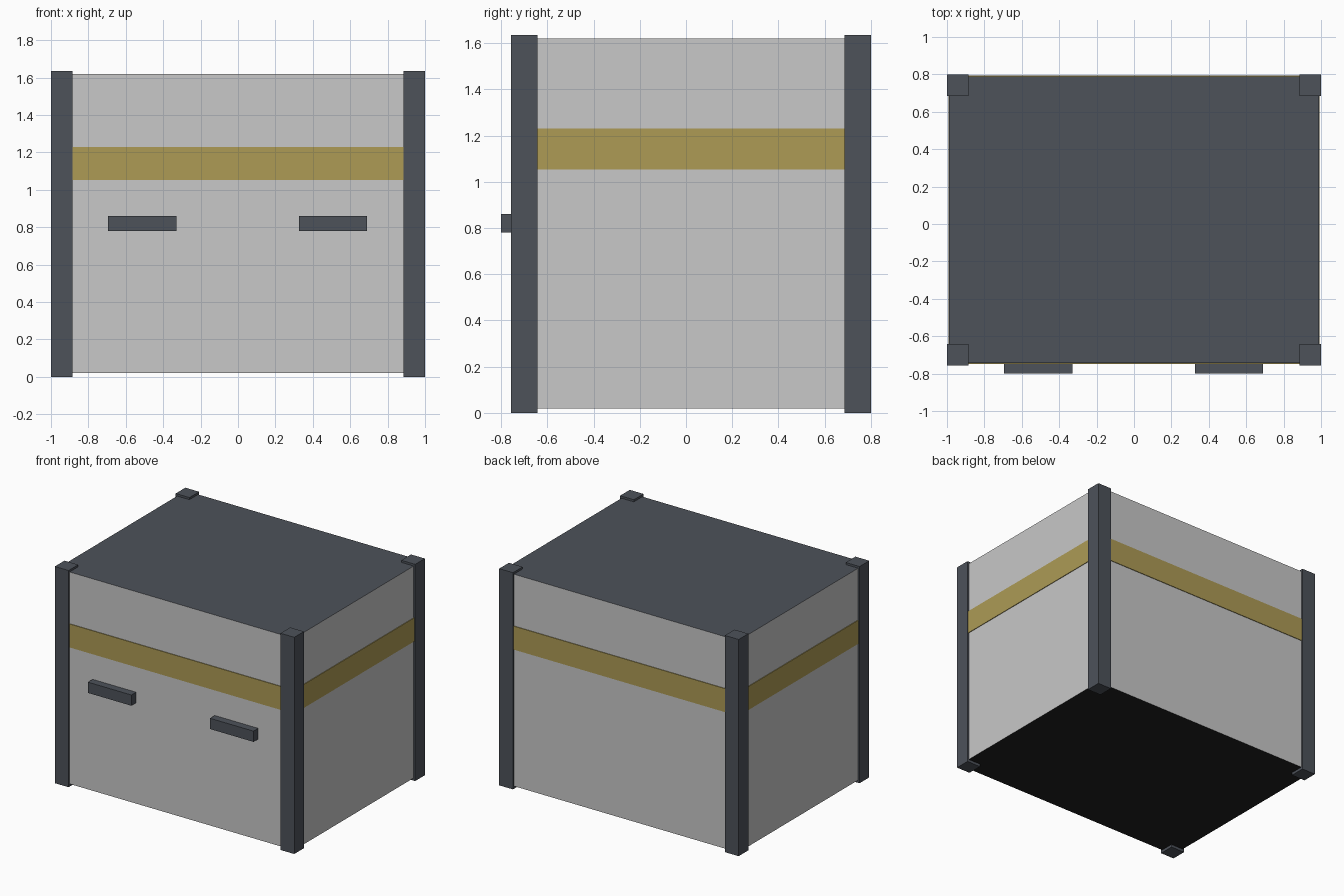
import bpy, bmesh

if "Cube" in bpy.data.objects:
    bpy.data.objects.remove(bpy.data.objects["Cube"])


def mat(name, rgb):
    m = bpy.data.materials.new(name)
    m.diffuse_color = (*rgb, 1)
    m.use_nodes = True
    m.node_tree.nodes["Principled BSDF"].inputs["Base Color"].default_value = m.diffuse_color
    return m


slate = mat("slate", (0.074, 0.084, 0.102))
grey = mat("light grey", (0.578, 0.578, 0.578))
gold = mat("dull gold", (0.418, 0.328, 0.091))
black = mat("black", (0.0144, 0.0144, 0.0144))


def box(name, lo, hi, *mats):
    bm = bmesh.new()
    bmesh.ops.create_cube(bm, size=1)
    for v in bm.verts:
        v.co = [lo[i] if v.co[i] < 0 else hi[i] for i in range(3)]
    me = bpy.data.meshes.new(name)
    bm.normal_update()
    bm.to_mesh(me)
    bm.free()
    for m in mats:
        me.materials.append(m)
    ob = bpy.data.objects.new(name, me)
    bpy.context.collection.objects.link(ob)
    return ob


# Main body: grey walls, slate top, black underside
X, Y0, Y1 = 0.988, -0.744, 0.788
body = box("body", (-X, Y0, 0.02), (X, Y1, 1.62), grey, slate, black)
for f in body.data.polygons:
    f.material_index = 1 if f.normal.z > 0.5 else 2 if f.normal.z < -0.5 else 0

# Corner posts
P = 0.115
for sx, xl in (("left", -1.0), ("right", 1.0 - P)):
    for sy, yl in (("front", -0.757), ("back", 0.8 - P)):
        box(f"{sy}_{sx}_post", (xl, yl, 0), (xl + P, yl + P, 1.636), slate)

# Thin band around the walls, between the posts
T, Z0, Z1 = 0.005, 1.053, 1.23
IX, IY0, IY1 = 1 - P, -0.757 + P, 0.8 - P
box("front_band", (-IX, Y0 - T, Z0), (IX, Y0, Z1), gold)
box("back_band", (-IX, Y1, Z0), (IX, Y1 + T, Z1), gold)
box("left_band", (-X - T, IY0, Z0), (-X, IY1, Z1), gold)
box("right_band", (X, IY0, Z0), (X + T, IY1, Z1), gold)

# Front handles
for name, x in (("left_handle", -0.512), ("right_handle", 0.508)):
    box(name, (x - 0.182, -0.8, 0.78), (x + 0.182, Y0, 0.861), slate)
